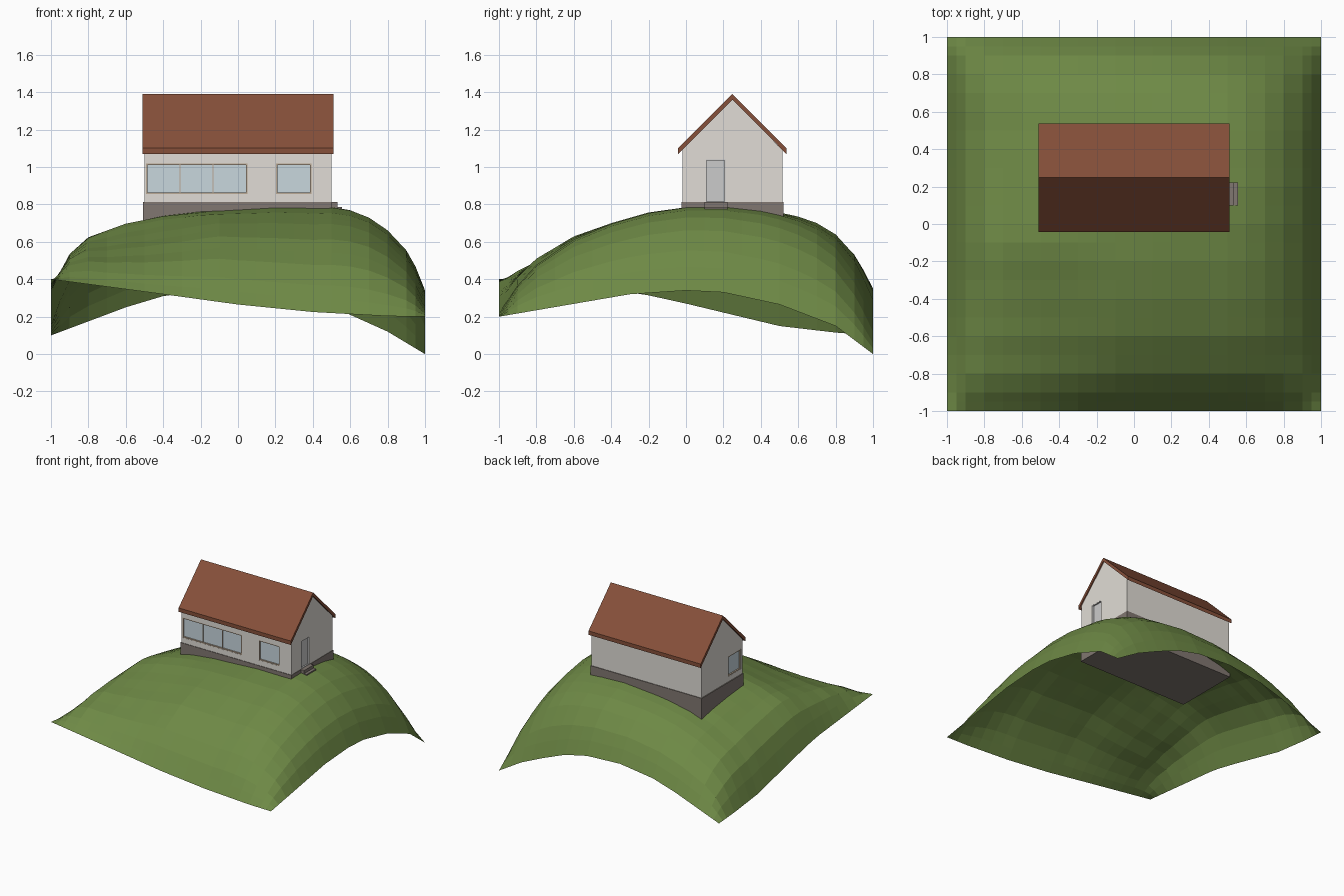
import bpy

if "Cube" in bpy.data.objects:
    bpy.data.objects.remove(bpy.data.objects["Cube"])

def mat(name, r, g, b):
    m = bpy.data.materials.new(name)
    m.diffuse_color = (r, g, b, 1)
    m.use_nodes = True
    m.node_tree.nodes["Principled BSDF"].inputs["Base Color"].default_value = m.diffuse_color
    return m

GRASS = mat("grass", .155, .25, .06)
WALL = mat("plaster", .75, .72, .67)
ROOF = mat("tiles", .24, .08, .042)
STONE = mat("stone", .22, .185, .165)
GLASS = mat("glass", .58, .68, .73)
FRAME = mat("wood", .5, .4, .3)
DOOR = mat("door_grey", .55, .56, .56)

def mesh(name, verts, faces, m):
    me = bpy.data.meshes.new(name)
    me.from_pydata(verts, [], faces)
    me.update()
    ob = bpy.data.objects.new(name, me)
    bpy.context.collection.objects.link(ob)
    if m:
        me.materials.append(m)
    return ob

def prism(name, prof, x0, x1, m):
    """Extrude a (y, z) profile along x."""
    n = len(prof)
    v = [(x, y, z) for x in (x0, x1) for y, z in prof]
    f = [tuple(reversed(range(n))), tuple(range(n, 2 * n))]
    f += [(i, (i + 1) % n, (i + 1) % n + n, i + n) for i in range(n)]
    return mesh(name, v, f, m)

def box(name, x0, x1, y0, y1, z0, z1, m):
    return prism(name, [(y0, z0), (y1, z0), (y1, z1), (y0, z1)], x0, x1, m)

# Hill: patch between four edge curves plus a rounded bulge
def lerp(a, b, t):
    return a + (b - a) * t

def curve(pts):
    def f(t):
        for (a, p), (b, q) in zip(pts, pts[1:]):
            if t <= b:
                return lerp(p, q, (t - a) / (b - a))
        return pts[-1][1]
    return f

front = curve([(-1, .4), (-.4, .32), (0, .265), (.4, .225), (.8, .203), (1, .2)])
back = curve([(-1, .1), (-.6, .25), (-.4, .31), (-.1, .35), (.2, .335), (.4, .29), (.6, .21), (.8, .12), (1, 0)])
left = curve([(-1, .4), (-.25, .325), (0, .27), (.5, .15), (.8, .115), (1, .1)])
right = curve([(-1, .2), (-.3, .32), (0, .34), (.2, .33), (.5, .265), (.8, .15), (1, 0)])

def patch(x, y):
    u, v = (x + 1) / 2, (y + 1) / 2
    corner = lerp(lerp(.4, .2, u), lerp(.1, 0, u), v)
    return lerp(front(x), back(x), v) + lerp(left(y), right(y), u) - corner

X0, Y0 = .2, .15
ridge_x = curve([(-1, patch(-1, Y0)), (-.95, .37), (-.9, .48), (-.8, .585), (-.6, .675), (-.4, .73), (-.2, .76),
                 (0, .775), (.2, .79), (.5, .787), (.6, .77), (.7, .73), (.8, .66), (.9, .55),
                 (.95, .46), (1, patch(1, Y0))])
ridge_y = curve([(-1, patch(X0, -1)), (-.9, .385), (-.8, .49), (-.6, .62), (-.4, .70), (-.2, .757),
                 (0, .785), (.2, .79), (.4, .775), (.5, .757), (.6, .735), (.7, .70), (.8, .64),
                 (.9, .53), (.95, .44), (1, patch(X0, 1))])
peak = .79 - patch(X0, Y0)

def height(x, y):
    bulge = (ridge_x(x) - patch(x, Y0)) * (ridge_y(y) - patch(X0, y)) / peak
    # flatter towards the front left corner
    dip = .7 * max(0, -x - .1) * max(0, -y - .1) * (1 - x * x) * (1 - y * y)
    return patch(x, y) + bulge - dip

coords = sorted([i / 10 for i in range(-10, 11)] + [-.95, .95])
n = len(coords)
mesh("grass_hill", [(x, y, height(x, y)) for y in coords for x in coords],
     [(j * n + i, j * n + i + 1, (j + 1) * n + i + 1, (j + 1) * n + i)
      for j in range(n - 1) for i in range(n - 1)], GRASS)

# House body
WX, WY0, WY1, MID = .5, -.02, .515, .2475
box("foundation", -.507, .503, -.024, .52, .61, .812, STONE)
walls = prism("walls", [(WY0, .81), (WY1, .81), (WY1, 1.092), (MID, 1.36), (WY0, 1.092)], -WX, WX, WALL)
prism("roof", [(-.042, 1.07), (MID, 1.36), (.537, 1.07), (.537, 1.102), (MID, 1.39), (-.042, 1.102)],
      -.51, .51, ROOF)

# Openings: u runs along the wall, d is depth into it
def place(side, name, u0, u1, d0, d1, z0, z1, m):
    if side == "front":
        return box(name, u0, u1, WY0 + d0, WY0 + d1, z0, z1, m)
    xs = sorted((WX - d0, WX - d1)) if side == "right" else (-WX + d0, -WX + d1)
    return box(name, *xs, u0, u1, z0, z1, m)

def opening(side, name, u0, u1, z0, z1, splits, panel, frame, t=.008):
    cut = place(side, name + "_cutter", u0, u1, -.05, .018, z0, z1, None)
    cut.hide_render = True
    cut.hide_viewport = True
    mod = walls.modifiers.new(name, "BOOLEAN")
    mod.object = cut
    mod.operation = "DIFFERENCE"
    mod.solver = "EXACT"
    place(side, name + "_panel", u0, u1, .012, .018, z0, z1, panel)
    for u in (u0, u1 - t):
        place(side, name + "_jamb", u, u + t, .001, .017, z0, z1, frame)
    for z in (z0, z1 - t):
        place(side, name + "_rail", u0 + t, u1 - t, .001, .017, z, z + t, frame)
    for u in splits:
        place(side, name + "_mullion", u - .003, u + .003, .006, .017, z0 + t, z1 - t, frame)

opening("front", "long_window", -.492, .05, .855, 1.02, (-.31, -.134), GLASS, FRAME)
opening("front", "small_window", .203, .393, .855, 1.02, (), GLASS, FRAME)
opening("left", "side_window", .003, .172, .855, 1.02, (), GLASS, FRAME)
opening("right", "door", .106, .21, .812, 1.04, (), DOOR, DOOR, .004)

# Door steps
box("upper_step", .5, .532, .1, .222, .76, .812, STONE)
box("lower_step", .5, .555, .1, .222, .74, .786, STONE)
